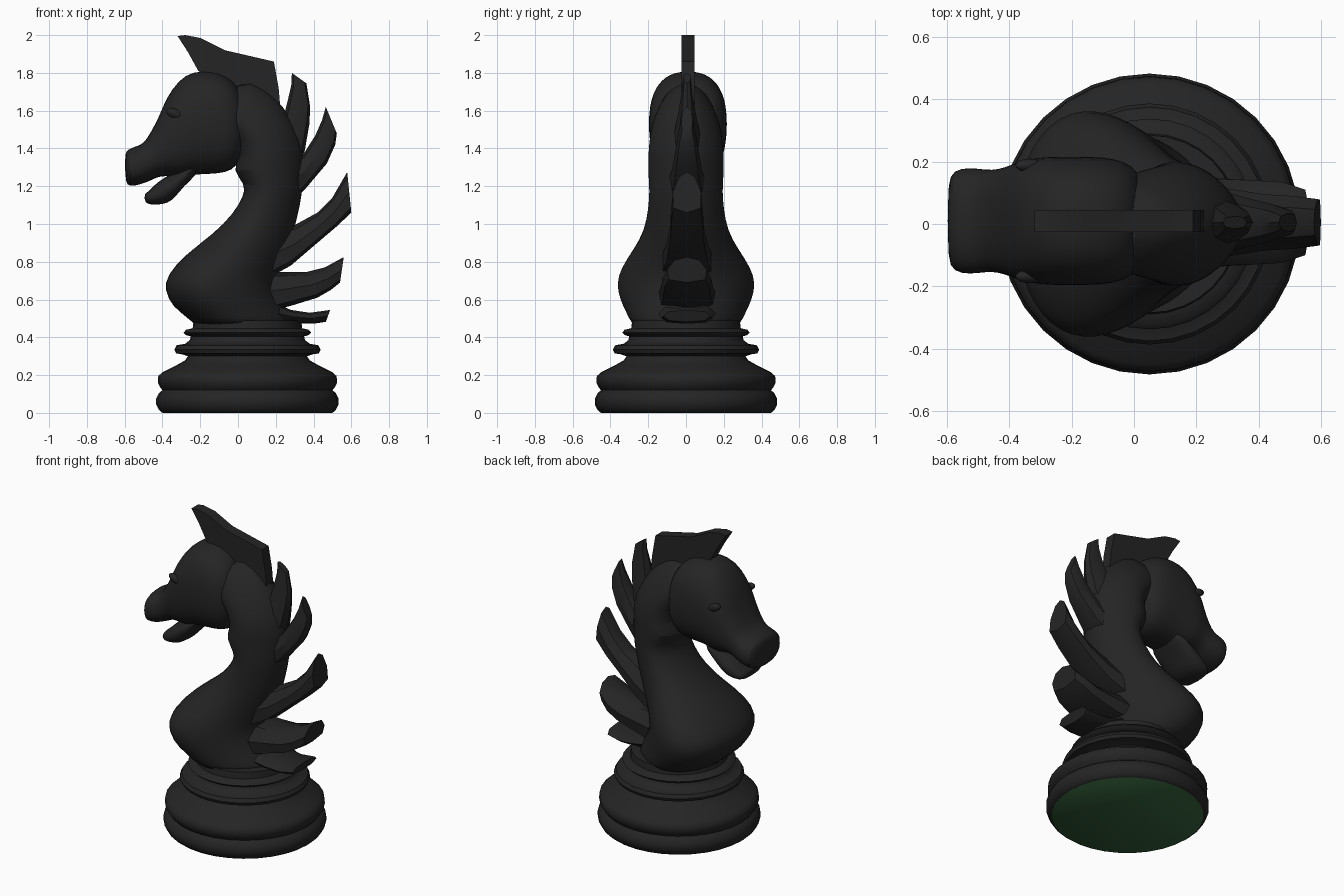
import bpy, bmesh, math


def material(name, rgb):
    m = bpy.data.materials.new(name)
    m.diffuse_color = (*rgb, 1)
    return m


BLACK = material("black", (0.018, 0.018, 0.018))
GREEN = material("felt green", (0.035, 0.12, 0.045))


def finish(bm, name, angle=40, subdiv=0, mats=(BLACK,)):
    bmesh.ops.recalc_face_normals(bm, faces=bm.faces)
    me = bpy.data.meshes.new(name)
    bm.to_mesh(me)
    bm.free()
    ob = bpy.data.objects.new(name, me)
    bpy.context.collection.objects.link(ob)
    for m in mats:
        me.materials.append(m)
    bpy.ops.object.select_all(action='DESELECT')
    ob.select_set(True)
    bpy.context.view_layer.objects.active = ob
    bpy.ops.object.shade_smooth_by_angle(angle=math.radians(angle))
    if subdiv:
        s = ob.modifiers.new("smooth", 'SUBSURF')
        s.levels = s.render_levels = subdiv
    return ob


def skin(bm, rings):
    """Bridge equal-length vertex rings and cap both ends."""
    n = len(rings[0])
    for r, s in zip(rings, rings[1:]):
        for i in range(n):
            j = (i + 1) % n
            bm.faces.new((r[i], r[j], s[j], s[i]))
    return bm.faces.new(rings[0]), bm.faces.new(rings[-1])


def loft(name, sections, n=20, power=2.0, skew=0.0, y0=0.0, angle=40, subdiv=0):
    """Each section: side-view point a, opposite point b, half width in y.
    Positive skew makes the a side wider."""
    bm = bmesh.new()
    rings = []
    for ax, az, bx, bz, w in sections:
        ring = []
        for i in range(n):
            t = 2 * math.pi * i / n
            c, s = math.cos(t), math.sin(t)
            c2 = math.copysign(abs(c) ** (2 / power), c)
            s2 = math.copysign(abs(s) ** (2 / power), s)
            f = (1 + c2) / 2
            ring.append(bm.verts.new((bx + (ax - bx) * f,
                                      y0 + w * s2 * (1 + skew * c2),
                                      bz + (az - bz) * f)))
        rings.append(ring)
    skin(bm, rings)
    return finish(bm, name, angle, subdiv)


# Turned base with felt underside
profile = [(.45, 0), (.468, .015), (.483, .045), (.483, .075), (.468, .105),
           (.45, .12), (.462, .135), (.475, .16), (.472, .195), (.45, .215),
           (.38, .25), (.33, .278), (.315, .30), (.345, .31), (.378, .315), (.387, .335),
           (.375, .358), (.33, .366), (.305, .385), (.30, .405), (.325, .412),
           (.338, .425), (.325, .440), (.29, .448), (.285, .49)]
bm = bmesh.new()
rings = [[bm.verts.new((.05 + r * math.cos(math.tau * i / 32),
                        r * math.sin(math.tau * i / 32), z)) for i in range(32)]
         for r, z in profile]
felt, _ = skin(bm, rings)
felt.material_index = 1
finish(bm, "base", 50, mats=(BLACK, GREEN))

# Chest and arched neck, from collar to poll
loft("neck", [
    (-.23, .45, .32, .45, .285), (-.26, .50, .28, .50, .295),
    (-.35, .56, .25, .56, .33), (-.393, .65, .21, .64, .36),
    (-.38, .73, .20, .71, .36), (-.28, .84, .22, .78, .31),
    (-.13, .95, .26, .86, .24), (-.03, 1.05, .30, .97, .205),
    (.03, 1.15, .33, 1.10, .193), (.038, 1.21, .345, 1.20, .192),
    (-.035, 1.285, .35, 1.30, .200), (.01, 1.35, .35, 1.40, .197),
    (-.02, 1.45, .315, 1.50, .19), (-.08, 1.50, .24, 1.63, .17),
    (-.15, 1.50, .14, 1.72, .15), (-.20, 1.55, .01, 1.78, .12)],
    n=24, skew=.22, subdiv=1)

# Head: cheek, brow, nose and muzzle
loft("head", [
    (.025, 1.66, .04, 1.46, .09), (.0, 1.735, .03, 1.375, .16),
    (-.06, 1.785, -.01, 1.30, .195), (-.14, 1.812, -.06, 1.27, .207),
    (-.24, 1.81, -.15, 1.262, .208), (-.315, 1.765, -.23, 1.262, .208),
    (-.385, 1.66, -.30, 1.24, .200), (-.412, 1.58, -.35, 1.25, .185),
    (-.465, 1.48, -.41, 1.255, .165), (-.50, 1.425, -.45, 1.235, .165),
    (-.545, 1.41, -.51, 1.21, .173), (-.585, 1.395, -.575, 1.195, .165),
    (-.60, 1.37, -.597, 1.22, .125)],
    n=24, power=2.4, y0=.01, subdiv=1)

# Lower jaw
loft("lower_jaw", [
    (-.20, 1.36, -.20, 1.275, .13), (-.31, 1.28, -.29, 1.20, .14),
    (-.39, 1.25, -.345, 1.12, .14), (-.44, 1.21, -.40, 1.102, .135),
    (-.475, 1.17, -.465, 1.10, .12), (-.497, 1.16, -.495, 1.115, .09)],
    n=16, power=2.5, y0=.01, subdiv=1)

# Eyes: shallow lids set into both sides of the head
for side, label in ((1, "left"), (-1, "right")):
    bm = bmesh.new()
    bmesh.ops.create_uvsphere(bm, u_segments=16, v_segments=8, radius=1)
    for v in bm.verts:
        x, y, z = v.co
        v.co = (-.335 + .045 * x + .012 * z, .01 + side * .178 + .022 * y,
                1.585 + .022 * z - .02 * x)
    finish(bm, label + "_eye", 60)

# Forelock crest: thin plate swept over the poll
crest = [(-.32, 1.995), (-.28, 2.0), (-.20, 1.985), (-.07, 1.92), (.19, 1.86),
         (.215, 1.72), (.23, 1.55), (.18, 1.48), (.0, 1.68), (-.12, 1.76),
         (-.21, 1.81), (-.265, 1.91)]
bm = bmesh.new()
skin(bm, [[bm.verts.new((x, y, z)) for x, z in crest] for y in (-.025, .045)])
finish(bm, "forelock_crest", 30)

# Mane locks: upper edge a, lower edge b, half width
locks = [
    (.20, 1.54, .31, 1.34, .09), (.24, 1.56, .352, 1.38, .07),
    (.265, 1.66, .378, 1.53, .045), (.283, 1.74, .382, 1.62, .03),
    (.285, 1.80, .362, 1.745, .02)], [
    (.29, 1.34, .29, 1.12, .10), (.35, 1.375, .36, 1.19, .08),
    (.41, 1.47, .47, 1.32, .06), (.445, 1.55, .515, 1.42, .045),
    (.465, 1.62, .523, 1.48, .03)], [
    (.22, .97, .17, .72, .13), (.31, 1.0, .28, .78, .11),
    (.42, 1.06, .42, .90, .09), (.50, 1.14, .52, .985, .085),
    (.578, 1.275, .60, 1.06, .075)], [
    (.15, .75, .18, .54, .15), (.24, .745, .29, .57, .14),
    (.36, .745, .42, .61, .135), (.46, .77, .49, .65, .13),
    (.56, .825, .54, .69, .105)], [
    (.20, .58, .22, .475, .15), (.28, .545, .31, .472, .14),
    (.38, .53, .40, .472, .135), (.488, .545, .465, .482, .125)]
skews = (0, -.15, -.35, -.25, 0)
for i, (lock, k) in enumerate(zip(locks, skews)):
    loft(f"mane_lock_{i + 1}", lock, n=8, power=2.6, skew=k, y0=.005, angle=35)
